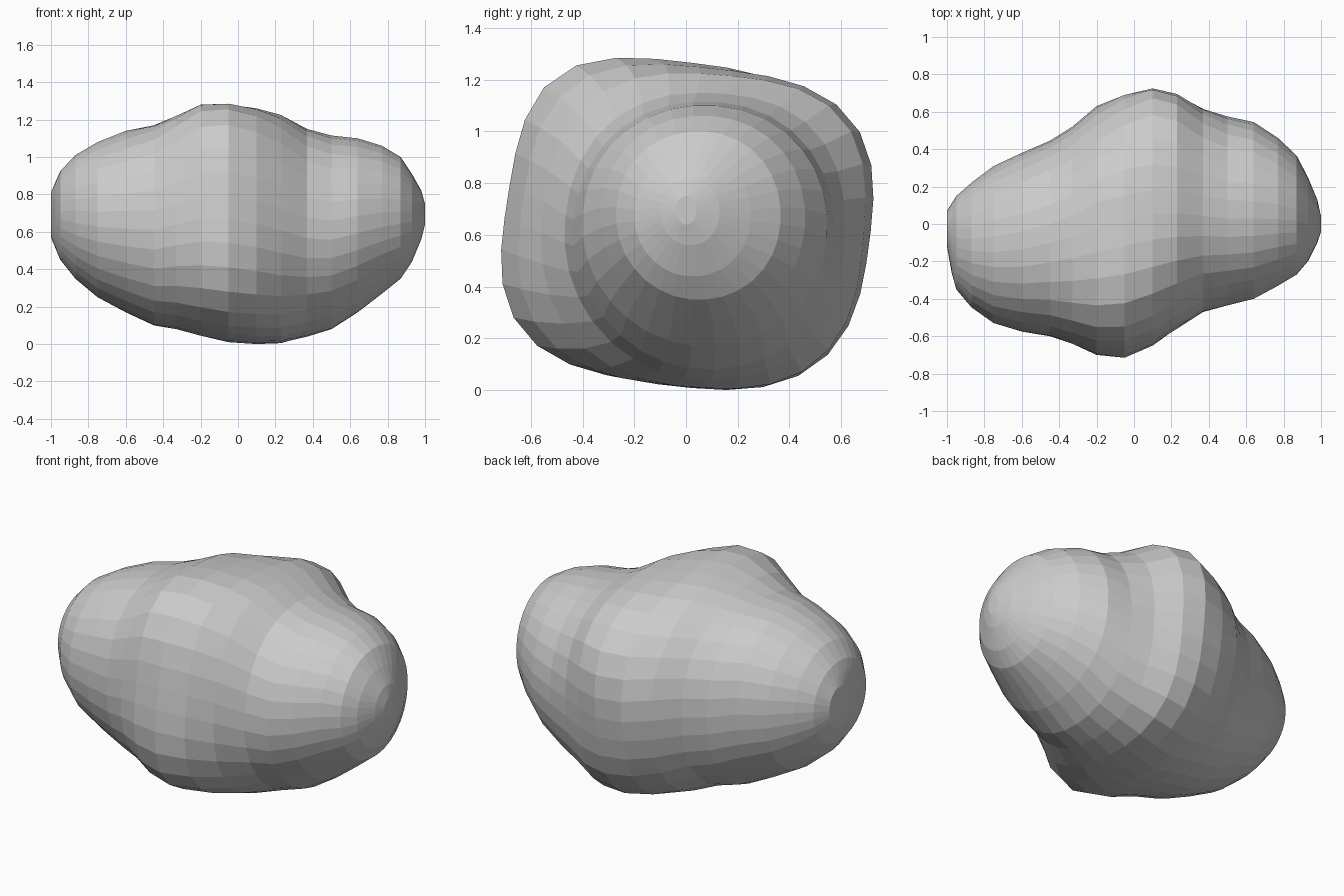
import bpy, bmesh
from math import sin, cos, pi, exp

if "Cube" in bpy.data.objects:
    bpy.data.objects.remove(bpy.data.objects["Cube"])

# Rock outline stations along x: x, y min, y max, z min, z max
STATIONS = [
    (-1.00, -.12, .07, .57, .81), (-.975, -.26, .11, .51, .87),
    (-.95, -.35, .15, .45, .925), (-.87, -.445, .22, .35, 1.01),
    (-.75, -.53, .31, .25, 1.08), (-.60, -.575, .38, .17, 1.14),
    (-.45, -.60, .445, .10, 1.17), (-.33, -.64, .52, .08, 1.22),
    (-.20, -.70, .63, .045, 1.28), (-.05, -.715, .69, .01, 1.285),
    (.10, -.65, .725, 0, 1.26), (.23, -.56, .695, .005, 1.225),
    (.37, -.47, .615, .04, 1.15), (.50, -.435, .575, .08, 1.115),
    (.64, -.40, .545, .17, 1.10), (.77, -.33, .46, .27, 1.06),
    (.87, -.27, .365, .35, 1.0), (.93, -.20, .25, .44, .91),
    (.98, -.10, .13, .56, .82), (1.00, -.04, .04, .64, .75),
]
SEGMENTS = 32


def bump(x, centre, width):
    return exp(-((x - centre) / width) ** 2)


def section(x, y0, y1, z0, z1):
    """Rounded-square ring, slightly twisted, fitted to its outline limits."""
    # squareness of the four corners, (back side?, upper side?)
    squareness = {
        (False, True): 2.1 + 1.5 * bump(x, -.08, .3),
        (False, False): 2.0 + 1.0 * bump(x, -.04, .28) - .15 * bump(x, .42, .2),
        (True, True): 2.1 + 1.0 * bump(x, .17, .22) - .2 * bump(x, -.2, .2)
        + .2 * bump(x, -.5, .2),
        (True, False): 2.1 + .7 * bump(x, .12, .3),
    }
    tilt = .14 * bump(x, -.05, .4)
    pts = []
    for i in range(SEGMENTS):
        a = 2 * pi * (i + .5) / SEGMENTS
        c, s = cos(a), sin(a)
        n = squareness[(c > 0, s > 0)]
        r = (abs(c) ** n + abs(s) ** n) ** (-1 / n)
        y, z = r * c, r * s
        pts.append((y * cos(tilt) + z * sin(tilt), z * cos(tilt) - y * sin(tilt)))
    ys, zs = [p[0] for p in pts], [p[1] for p in pts]

    def fit(v, vals, lo, hi):
        return lo + (v - min(vals)) / (max(vals) - min(vals)) * (hi - lo)

    return [(x, fit(y, ys, y0, y1), fit(z, zs, z0, z1)) for y, z in pts]


# Rock body: rings joined along x, capped at both ends
bm = bmesh.new()
rings = [[bm.verts.new(p) for p in section(*st)] for st in STATIONS]
for a, b in zip(rings, rings[1:]):
    for i in range(SEGMENTS):
        j = (i + 1) % SEGMENTS
        bm.faces.new((a[i], a[j], b[j], b[i]))
bm.faces.new(rings[0])
bm.faces.new(rings[-1])
bmesh.ops.recalc_face_normals(bm, faces=bm.faces)
mesh = bpy.data.meshes.new("rock")
bm.to_mesh(mesh)
bm.free()
rock = bpy.data.objects.new("rock", mesh)
bpy.context.collection.objects.link(rock)
